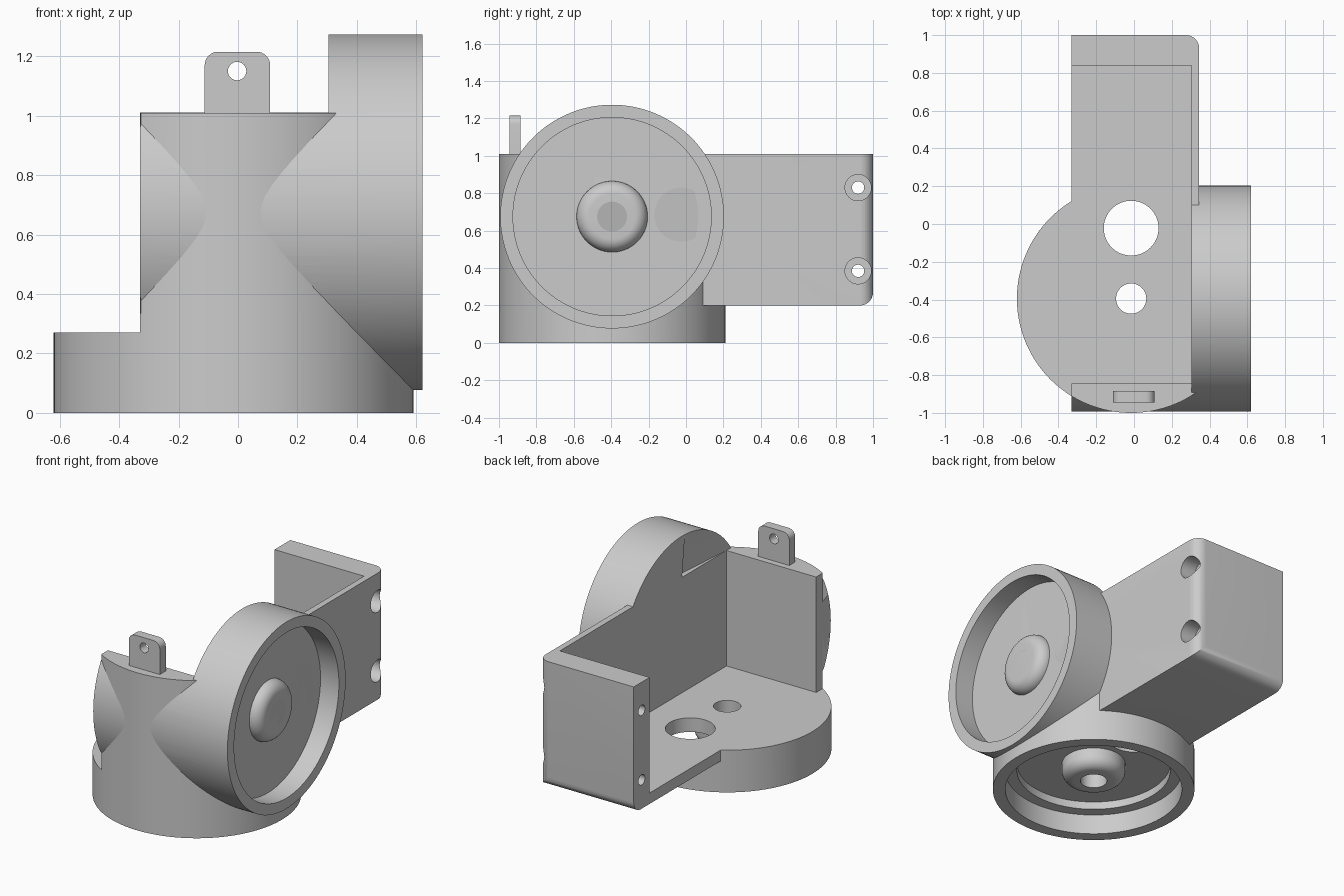
import bpy, bmesh
from math import radians
from mathutils import Matrix, Vector

if "Cube" in bpy.data.objects:
    bpy.data.objects.remove(bpy.data.objects["Cube"], do_unlink=True)

grey = bpy.data.materials.new("neutral grey")
grey.use_nodes = True
COLOR = (0.6, 0.6, 0.6, 1)
grey.diffuse_color = COLOR
grey.node_tree.nodes["Principled BSDF"].inputs["Base Color"].default_value = COLOR

CX, CY, CZ = -0.015, -0.395, 0.675   # where the two socket axes cross
R_UP, R_SIDE = 0.605, 0.598          # radii of the two sockets
LEFT, INNER, OUTER = -0.33, 0.305, 0.345
FLOOR, TOP = 0.27, 1.01


def finish(bm, name):
    mesh = bpy.data.meshes.new(name)
    bmesh.ops.recalc_face_normals(bm, faces=bm.faces)
    bm.to_mesh(mesh)
    bm.free()
    obj = bpy.data.objects.new(name, mesh)
    bpy.context.collection.objects.link(obj)
    mesh.materials.append(grey)
    return obj


def box(name, lo, hi, round_edges=None, radius=0.07):
    """Box between two corners; round_edges picks edges by their midpoint."""
    bm = bmesh.new()
    bmesh.ops.create_cube(bm, size=1)
    for v in bm.verts:
        v.co = Vector([h if c > 0 else l for c, l, h in zip(v.co, lo, hi)])
    if round_edges:
        picked = [e for e in bm.edges if round_edges((e.verts[0].co + e.verts[1].co) / 2)]
        bmesh.ops.bevel(bm, geom=picked, offset=radius, segments=8, profile=0.5, affect='EDGES')
    return finish(bm, name)


def rod(name, axis, center, start, end, radius, fillet=0, sides=128):
    """Cylinder along an axis from start to end; fillet rounds both rims."""
    bm = bmesh.new()
    bmesh.ops.create_cone(bm, cap_ends=True, segments=sides, radius1=radius,
                          radius2=radius, depth=abs(end - start))
    if fillet:
        rims = [e for e in bm.edges if abs(e.verts[0].co.z - e.verts[1].co.z) < 1e-5]
        bmesh.ops.bevel(bm, geom=rims, offset=fillet, segments=8, profile=0.5, affect='EDGES')
    bmesh.ops.translate(bm, verts=bm.verts, vec=(*center, (start + end) / 2))
    for v in bm.verts:
        a, b, along = v.co
        v.co = {'X': (along, a, b), 'Y': (a, along, b), 'Z': (a, b, along)}[axis]
    return finish(bm, name)


def combine(target, tool, operation):
    """Boolean the tool into the target, with a second solver as a fallback."""
    before = len(target.data.vertices)
    for solver in ('MANIFOLD', 'EXACT'):
        mod = target.modifiers.new("combine", 'BOOLEAN')
        mod.operation, mod.object, mod.solver = operation, tool, solver
        bpy.context.view_layer.update()
        result = target.evaluated_get(bpy.context.evaluated_depsgraph_get())
        mesh = bpy.data.meshes.new_from_object(result)
        target.modifiers.clear()
        if len(mesh.vertices) not in (0, before):
            target.data = mesh
            break
    bpy.data.objects.remove(tool, do_unlink=True)


def add(target, tool):
    combine(target, tool, 'UNION')


def cut(target, tool):
    combine(target, tool, 'DIFFERENCE')


UP, SIDE = (CX, CY), (CY, CZ)

# Upright socket, with a shallow relief on its open side
body = rod("bracket_body", 'Z', UP, 0, 0.335, R_UP)
cut(body, rod("relief_cutter", 'X', SIDE, -1, LEFT - 0.004, R_SIDE))
add(body, rod("relief_core", 'Z', UP, 0.05, 0.3, 0.593))

# Curved front wall rising from the upright socket
front = rod("front_wall", 'Z', UP, 0.21, TOP - 0.001, R_UP)
cut(front, box("front_trim", (OUTER - 0.002, -2, -1), (2, 2, 2)))
add(body, front)

# Sideways socket, whose disc rises above the wall on one side only
socket = rod("side_socket", 'X', SIDE, LEFT - 0.03, 0.62, R_SIDE)
cut(socket, box("socket_trim", (-2, -2, TOP - 0.003), (INNER, 2, 2)))
add(body, socket)

# Long arm with rounded outer edges
add(body, box("arm", (LEFT, CY, 0.2), (OUTER, 1, TOP),
              lambda m: m.y > 0.99 and (m.x > OUTER - 0.01 or m.z < 0.21)))

# Open pocket
cut(body, box("pocket", (-2, -0.845, FLOOR), (INNER, 0.84, 2)))
cut(body, box("pocket_side", (-2, -2, FLOOR), (LEFT, CY, 2)))

# Stepped recess, rounded hub and holes in each socket
for axis, center, big, rim, sign, deep, back in (
        ('Z', UP, (CX, -0.022), 0, 1, 0.18, FLOOR),
        ('X', SIDE, (-0.025, 0.685), 0.62, -1, 0.21, INNER)):
    cut(body, rod("recess", axis, center, rim - sign, rim + sign * 0.13, 0.53))
    cut(body, rod("inner_recess", axis, center, rim + sign * 0.05, rim + sign * deep, 0.46))
    add(body, rod("hub", axis, center, rim + sign * 0.06, back - sign * 0.008, 0.19, 0.07))
    cut(body, rod("hub_hole", axis, center, rim - sign * 0.1, back + sign * 0.1, 0.08, sides=64))
    cut(body, rod("cable_hole", axis, big, rim + sign * 0.02, back + sign * 0.1, 0.145, sides=64))

# Counterbored screw holes through the end wall
for z in (0.83, 0.385):
    cut(body, rod("screw_hole", 'X', (0.92, z), -1, 1, 0.033, sides=32))
    cut(body, rod("counterbore", 'X', (0.92, z), 0.24, 1, 0.07, sides=48))

# Hanging tab
tab = box("hanging_tab", (-0.112, -0.945, TOP - 0.01), (0.108, -0.885, 1.215),
          lambda m: abs(m.x) > 0.1 and m.z > 1.2, 0.045)
cut(tab, rod("tab_hole", 'Y', (-0.003, 1.15), -1.2, -0.6, 0.031, sides=32))

for obj in (body, tab):
    bpy.ops.object.select_all(action='DESELECT')
    obj.select_set(True)
    bpy.context.view_layer.objects.active = obj
    bpy.ops.object.shade_smooth_by_angle(angle=radians(30))
